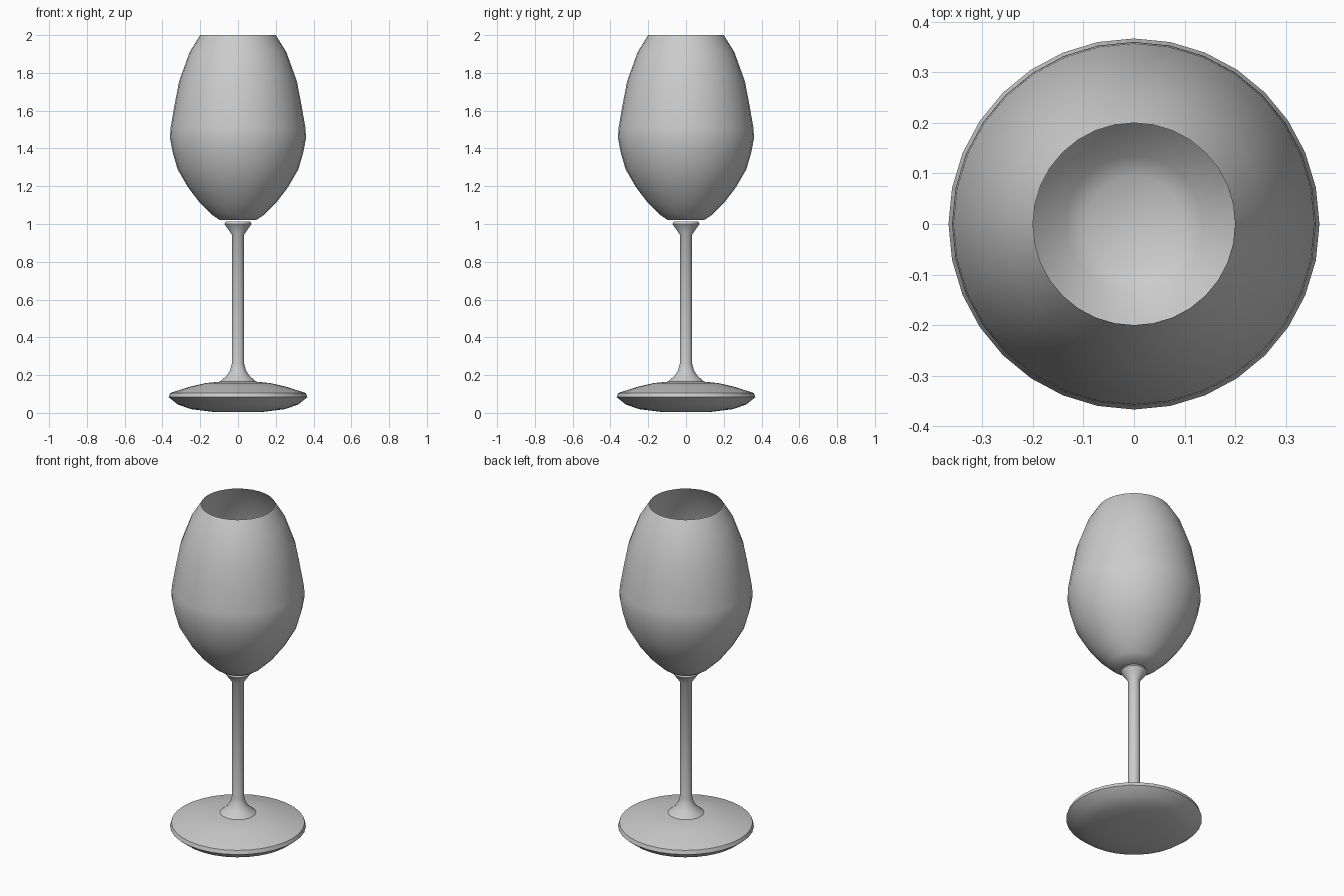
import bpy
import math

SEGMENTS = 32

cube = bpy.data.objects.get("Cube")
if cube:
    bpy.data.objects.remove(cube, do_unlink=True)

grey = bpy.data.materials.new("light_grey")
grey.use_nodes = True
grey.diffuse_color = (0.6, 0.6, 0.6, 1)
grey.node_tree.nodes["Principled BSDF"].inputs["Base Color"].default_value = (0.6, 0.6, 0.6, 1)


def lathe(name, profile, cap_bottom=False, cap_top=False, sharp_angle=30):
    """Spin a (radius, height) profile, listed bottom to top, around z."""
    verts, faces = [], []
    for r, z in profile:
        for i in range(SEGMENTS):
            a = 2 * math.pi * i / SEGMENTS
            verts.append((r * math.cos(a), r * math.sin(a), z))
    for k in range(len(profile) - 1):
        low, high = k * SEGMENTS, (k + 1) * SEGMENTS
        for i in range(SEGMENTS):
            j = (i + 1) % SEGMENTS
            faces.append((low + i, low + j, high + j, high + i))
    if cap_bottom:
        faces.append(tuple(reversed(range(SEGMENTS))))
    if cap_top:
        faces.append(tuple(range(len(verts) - SEGMENTS, len(verts))))
    mesh = bpy.data.meshes.new(name)
    mesh.from_pydata(verts, [], faces)
    mesh.materials.append(grey)
    obj = bpy.data.objects.new(name, mesh)
    bpy.context.collection.objects.link(obj)
    bpy.ops.object.select_all(action="DESELECT")
    obj.select_set(True)
    bpy.context.view_layer.objects.active = obj
    bpy.ops.object.shade_smooth_by_angle(angle=math.radians(sharp_angle))
    return obj


# Foot: shallow lens with a narrow rim band
lathe("foot", [(0.13, 0.005), (0.25, 0.02), (0.32, 0.045), (0.367, 0.083),
               (0.36, 0.105), (0.25, 0.14), (0.17, 0.158), (0.1, 0.165)],
      cap_bottom=True, cap_top=True)

# Stem: flared bottom, straight shaft and collar under the bowl
lathe("stem", [(0.097, 0.165), (0.062, 0.195), (0.042, 0.225), (0.033, 0.26),
               (0.033, 0.945), (0.072, 1.0), (0.066, 1.012)],
      cap_bottom=True, cap_top=True, sharp_angle=45)

# Bowl: thin open shell with a flat floor
lathe("bowl", [(0.095, 1.02), (0.135, 1.047), (0.2, 1.11), (0.265, 1.195),
               (0.32, 1.29), (0.346, 1.38), (0.36, 1.455), (0.357, 1.51),
               (0.335, 1.635), (0.312, 1.755), (0.256, 1.91), (0.2, 2.0)],
      cap_bottom=True, sharp_angle=60)
